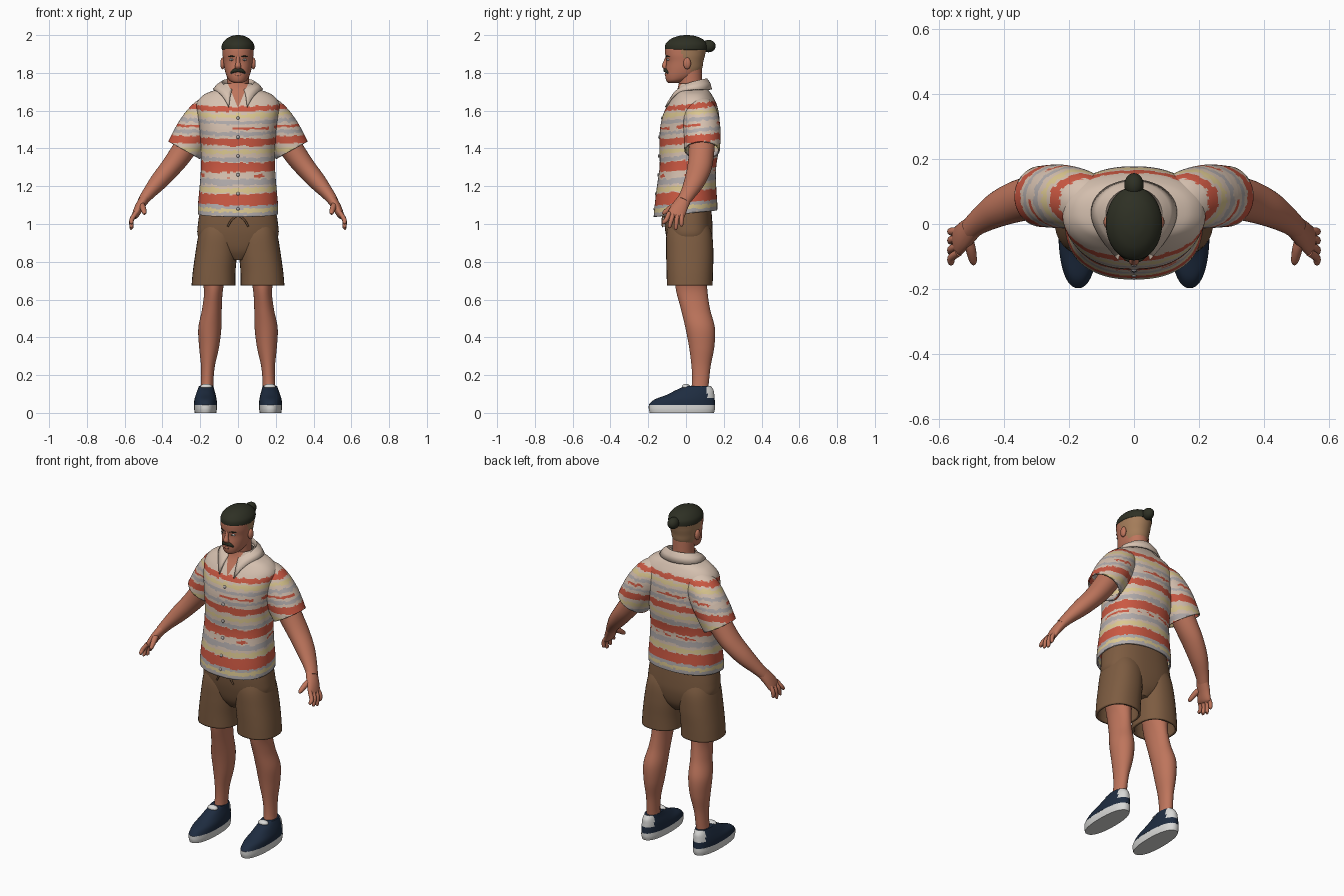
import bpy, bmesh, math
from mathutils import Vector, Matrix, noise

if "Cube" in bpy.data.objects:
    bpy.data.objects.remove(bpy.data.objects["Cube"])


def material(name, hexcode):
    rgb = [int(hexcode[i:i + 2], 16) / 255 for i in (0, 2, 4)]
    col = [c / 12.92 if c < 0.04 else ((c + 0.055) / 1.055) ** 2.4 for c in rgb] + [1]
    m = bpy.data.materials.new(name)
    m.use_nodes = True
    m.diffuse_color = col
    bsdf = m.node_tree.nodes["Principled BSDF"]
    bsdf.inputs["Base Color"].default_value = col
    bsdf.inputs["Roughness"].default_value = 0.8
    return m


SKIN = material("skin", "BE755C")
HAIR = material("dark_hair", "2E3024")
SHAVED = material("shaved_hair", "A57D5A")
CREAM = material("shirt_cream", "D6C1B0")
RED = material("stripe_red", "CB5842")
YELLOW = material("stripe_yellow", "DCC891")
GREY = material("stripe_grey", "B2ACAC")
BROWN = material("shorts_brown", "7D5C41")
NAVY = material("shoe_navy", "1E2C40")
WHITE = material("sole_white", "D8D8D6")
built = []


def finish(name, bm, mat, mirror=False, thick=0.0, offset=-1):
    bmesh.ops.recalc_face_normals(bm, faces=bm.faces)
    mesh = bpy.data.meshes.new(name)
    bm.to_mesh(mesh)
    bm.free()
    mesh.materials.append(mat)
    ob = bpy.data.objects.new(name, mesh)
    bpy.context.collection.objects.link(ob)
    if mirror:
        ob.modifiers.new("mirror", "MIRROR").use_mirror_merge = False
    if thick:
        s = ob.modifiers.new("thickness", "SOLIDIFY")
        s.thickness, s.offset = thick, offset
    built.append(ob)
    return ob


def spline(keys, steps):
    """Smooth rows running through every key row."""
    rows = []
    for i in range(len(keys) - 1):
        a, b, c, d = (keys[min(max(i + k, 0), len(keys) - 1)] for k in (-1, 0, 1, 2))
        for s in range(steps):
            t = s / steps
            rows.append([q + t * (r - p + t * (2 * p - 5 * q + 4 * r - w + t * (3 * q - p - 3 * r + w))) / 2
                         for p, q, r, w in zip(a, b, c, d)])
    return rows + [list(keys[-1])]


def loft(name, keys, mat, n=32, steps=6, p=2.0, caps=True, level=False, **kw):
    """Skin of oval rings; a key is x, y, z, half width, half depth."""
    rows = spline(keys, steps)
    bm = bmesh.new()
    rings = []
    for i, (x, y, z, a, b) in enumerate(rows):
        lo, hi = rows[max(i - 1, 0)], rows[min(i + 1, len(rows) - 1)]
        t = Vector((0, 0, 1)) if level else (Vector(hi[:3]) - Vector(lo[:3])).normalized()
        u = Vector((0, 1, 0)).cross(t).normalized()
        v = t.cross(u)
        ring = []
        for k in range(n):
            c, s = math.cos(math.tau * k / n), math.sin(math.tau * k / n)
            c = math.copysign(abs(c) ** (2 / p), c)
            s = math.copysign(abs(s) ** (2 / p), s)
            ring.append(bm.verts.new(Vector((x, y, z)) + u * a * c + v * b * s))
        rings.append(ring)
    for r, q in zip(rings, rings[1:]):
        for k in range(n):
            bm.faces.new((r[k], r[(k + 1) % n], q[(k + 1) % n], q[k]))
    if caps:
        bm.faces.new(rings[0][::-1])
        bm.faces.new(rings[-1])
    return finish(name, bm, mat, **kw)


def ball(name, loc, size, mat, **kw):
    bm = bmesh.new()
    bmesh.ops.create_uvsphere(bm, u_segments=24, v_segments=14, radius=1,
                              matrix=Matrix.Translation(loc) @ Matrix.Diagonal((*size, 1)))
    return finish(name, bm, mat, **kw)


def paint(ob, mat, rule):
    """Second colour on the faces whose centre meets the rule."""
    ob.data.materials.append(mat)
    for f in ob.data.polygons:
        if rule(f.center):
            f.material_index = 1


# Shirt stripes, rising to the back: bottom, top, material slot, broken brush look
CLOTH = [CREAM, RED, YELLOW, GREY, SKIN]
HEM, TILT, FRAY = 1.04, 0.1, 0.005
STRIPES = [(HEM, 1.062, 3, 0), (1.062, 1.082, 2, 0), (1.082, 1.1, 3, 0), (1.1, 1.158, 1, 0),
           (1.165, 1.19, 2, 0), (1.205, 1.235, 3, 0), (1.245, 1.258, 1, 1), (1.272, 1.322, 1, 0),
           (1.327, 1.35, 3, 0), (1.368, 1.39, 2, 0), (1.412, 1.45, 1, 0), (1.465, 1.485, 3, 0),
           (1.497, 1.51, 1, 1), (1.525, 1.543, 3, 0), (1.56, 1.58, 2, 0), (1.592, 1.618, 1, 0)]
NECK_V, NECK_SLOPE = 1.615, 0.42


def stripe(ob, open_neck=False):
    bm = bmesh.new()
    bm.from_mesh(ob.data)
    edges = {z for s in STRIPES for z in s[:2]}
    edges |= {z + side * FRAY for z in edges for side in (-1, 1) if z > HEM}
    cuts = [((0, -.15, z), (0, -TILT, 1)) for z in sorted(edges)]
    if open_neck:
        cuts += [((0, 0, NECK_V), (side, 0, -NECK_SLOPE)) for side in (1, -1)]
    for i, (co, no) in enumerate(cuts):
        bmesh.ops.bisect_plane(bm, geom=bm.verts[:] + bm.edges[:] + bm.faces[:],
                               dist=1e-5, plane_co=co, plane_no=no, clear_inner=i == 0)
    for f in bm.faces:
        c = f.calc_center_median()
        height = c.z - TILT * (c.y + .15) + 2 * FRAY * noise.noise(c * 45)
        for lo, hi, slot, broken in STRIPES:
            if lo < height < hi and not (broken and noise.noise(c * 14) < 0):
                f.material_index = slot
        if open_neck and c.y < 0 and abs(c.x) < (c.z - NECK_V) * NECK_SLOPE:
            f.material_index = 4
    bm.to_mesh(ob.data)
    bm.free()
    for m in CLOTH[1:]:
        ob.data.materials.append(m)


# Shirt
stripe(loft("shirt_body", [
    (0, -.005, 1.03, .212, .167), (0, 0, 1.1, .212, .166), (0, .003, 1.2, .203, .157),
    (0, .01, 1.3, .196, .15), (0, .017, 1.4, .196, .157), (0, .02, 1.5, .205, .158),
    (0, .027, 1.58, .216, .148), (0, .035, 1.64, .218, .125), (0, .038, 1.685, .18, .098),
    (0, .035, 1.715, .11, .08), (0, .03, 1.745, .072, .068)],
    CREAM, n=90, p=2.3, caps=False, level=True, thick=.008), open_neck=True)
stripe(loft("sleeves", [
    (.1, .055, 1.625, .06, .07), (.16, .075, 1.583, .091, .09), (.225, .085, 1.495, .1, .098),
    (.285, .085, 1.39, .096, .094)], CREAM, n=64, caps=False, mirror=True, thick=.008))

# Folded collar with two front points
bm = bmesh.new()
strip = []
for i in range(49):
    s = i / 24 - 1
    a = s * math.radians(158)
    x, y, drop = math.sin(a), math.cos(a), s ** 8
    flare = .098 + .056 * s ** 4
    strip.append([bm.verts.new(v) for v in (
        (x * .078, .03 + y * .072, 1.735 - .05 * s * s),
        (x * .088, .032 + y * .08, 1.766 - .055 * s * s),
        (x * .109, .035 + y * (flare + .08) / 2, 1.745 - .03 * s * s - .04 * drop),
        (x * .129, .035 + y * flare, 1.712 - .095 * drop))])
for r, q in zip(strip, strip[1:]):
    for k in range(3):
        bm.faces.new((r[k], r[k + 1], q[k + 1], q[k]))
finish("collar", bm, CREAM, thick=.01, offset=0)

# Buttons down the front
for z, y in ((1.56, -.126), (1.46, -.141), (1.36, -.143), (1.26, -.146), (1.16, -.158), (1.08, -.166)):
    ball("button", (0, y, z), (.009, .006, .009), GREY)

# Shorts
loft("shorts_legs", [
    (.13, .02, .675, .116, .121), (.126, .02, .75, .113, .123), (.115, .02, .85, .11, .125),
    (.106, .017, .95, .102, .12), (.1, .012, 1.03, .085, .095)],
    BROWN, p=2.3, caps=False, level=True, mirror=True, thick=.012)
loft("shorts_hips", [
    (0, .02, .81, .04, .075), (0, .02, .86, .15, .105), (0, .018, .93, .21, .122),
    (0, .013, 1.0, .212, .127), (0, .007, 1.1, .195, .125)], BROWN, n=48, p=2.4, level=True)
loft("drawstrings", [(.005, -.12, 1.045, .005, .005), (.035, -.125, 1.02, .005, .005),
                     (.055, -.123, .985, .005, .005)], BROWN, n=8, mirror=True)

# Legs
loft("legs", [
    (.13, .025, .74, .07, .085), (.13, .03, .65, .05, .083), (.138, .05, .55, .052, .077),
    (.149, .075, .45, .061, .078), (.153, .083, .35, .053, .067), (.159, .08, .25, .037, .051),
    (.163, .077, .17, .033, .045), (.166, .07, .1, .035, .045)], SKIN, level=True, mirror=True)

# Shoes with a pale heel tab
loft("shoe_soles", [(.172, -.022, 0, .057, .17), (.172, -.022, .02, .06, .175),
                    (.172, -.022, .043, .06, .175)], WHITE, n=40, p=2.3, level=True, mirror=True)
uppers = loft("shoe_uppers", [
    (.172, -.022, .042, .061, .176), (.172, -.008, .07, .059, .16), (.171, .023, .095, .053, .127),
    (.17, .046, .12, .045, .1), (.168, .064, .143, .038, .068)],
    NAVY, n=48, p=2.2, level=True, mirror=True)
paint(uppers, WHITE, lambda c: c.y > .112 and c.z > .078)
ball("shoe_tongues", (.168, .0, .139), (.031, .022, .015), WHITE, mirror=True)

# Arms and hands
loft("arms", [
    (.25, .085, 1.45, .064, .07), (.31, .08, 1.36, .06, .067), (.36, .07, 1.295, .054, .064),
    (.42, .045, 1.225, .047, .055), (.475, .01, 1.16, .034, .041), (.505, -.015, 1.12, .027, .035)],
    SKIN, mirror=True)
loft("palms", [
    (.49, -.003, 1.14, .027, .035), (.522, -.033, 1.09, .024, .043), (.542, -.052, 1.05, .019, .046),
    (.55, -.057, 1.035, .012, .04)], SKIN, n=24, mirror=True)
for name, base, tip, z in (("index", -.088, -.118, 1.0), ("middle", -.066, -.087, .98),
                           ("ring", -.043, -.054, .972), ("little", -.022, -.024, .988)):
    loft(name + "_fingers", [
        (.54, base, 1.06, .012, .012), (.562, (base + tip) / 2, 1.025, .012, .012),
        (.564, tip, z + .008, .01, .01), (.562, tip, z, .004, .004)], SKIN, n=14, mirror=True)
loft("thumbs", [
    (.517, -.03, 1.11, .017, .017), (.504, -.075, 1.088, .016, .016), (.496, -.112, 1.062, .012, .012),
    (.494, -.124, 1.052, .005, .005)], SKIN, n=14, mirror=True)

# Neck and head, with shaved sides and back
loft("neck", [(0, .03, 1.66, .07, .07), (0, .025, 1.72, .06, .062), (0, .02, 1.82, .06, .064)],
     SKIN, level=True)
head = loft("head", [
    (0, -.068, 1.747, .022, .026), (0, -.05, 1.759, .045, .054), (0, -.026, 1.785, .061, .084),
    (0, -.012, 1.82, .071, .096), (0, -.006, 1.86, .077, .098), (0, -.004, 1.9, .082, .106),
    (0, 0, 1.94, .08, .107), (0, 0, 1.97, .055, .075)], SKIN, n=64, p=2.1, level=True)
paint(head, SHAVED, lambda c: c.z > 1.81 and c.y > (1.86 - c.z) / 2)
loft("hair_cap", [
    (0, .002, 1.922, .083, .108), (0, .001, 1.93, .087, .113), (0, .002, 1.955, .083, .109),
    (0, .003, 1.98, .062, .083), (0, .004, 1.995, .034, .045), (0, .004, 2, .008, .01)],
    HAIR, n=48, level=True)
ball("hair_bun", (0, .12, 1.942), (.03, .037, .033), HAIR)
ball("ears", (.081, .006, 1.85), (.013, .02, .031), SKIN, mirror=True)

# Face
loft("nose", [
    (0, -.1, 1.887, .01, .008), (0, -.108, 1.86, .01, .011), (0, -.114, 1.836, .016, .014),
    (0, -.107, 1.82, .014, .01)], SKIN, n=20, level=True)
loft("moustache", [
    (-.037, -.091, 1.797, .004, .005), (-.023, -.103, 1.81, .01, .01), (0, -.11, 1.815, .011, .01),
    (.023, -.103, 1.81, .01, .01), (.037, -.091, 1.797, .004, .005)], HAIR, n=16)
ball("lower_lip", (0, -.104, 1.79), (.02, .009, .007), SKIN)
loft("eyebrows", [
    (.016, -.106, 1.885, .002, .003), (.034, -.1, 1.889, .0035, .004), (.052, -.085, 1.885, .002, .003)],
    HAIR, n=12, mirror=True)
ball("eyes", (.032, -.094, 1.87), (.014, .008, .006), WHITE, mirror=True)
ball("pupils", (.032, -.1, 1.87), (.004, .004, .004), HAIR, mirror=True)

# Smooth shading with sharp hems
bpy.ops.object.select_all(action="DESELECT")
for ob in built:
    ob.select_set(True)
bpy.context.view_layer.objects.active = built[0]
bpy.ops.object.shade_smooth_by_angle(angle=math.radians(50))
